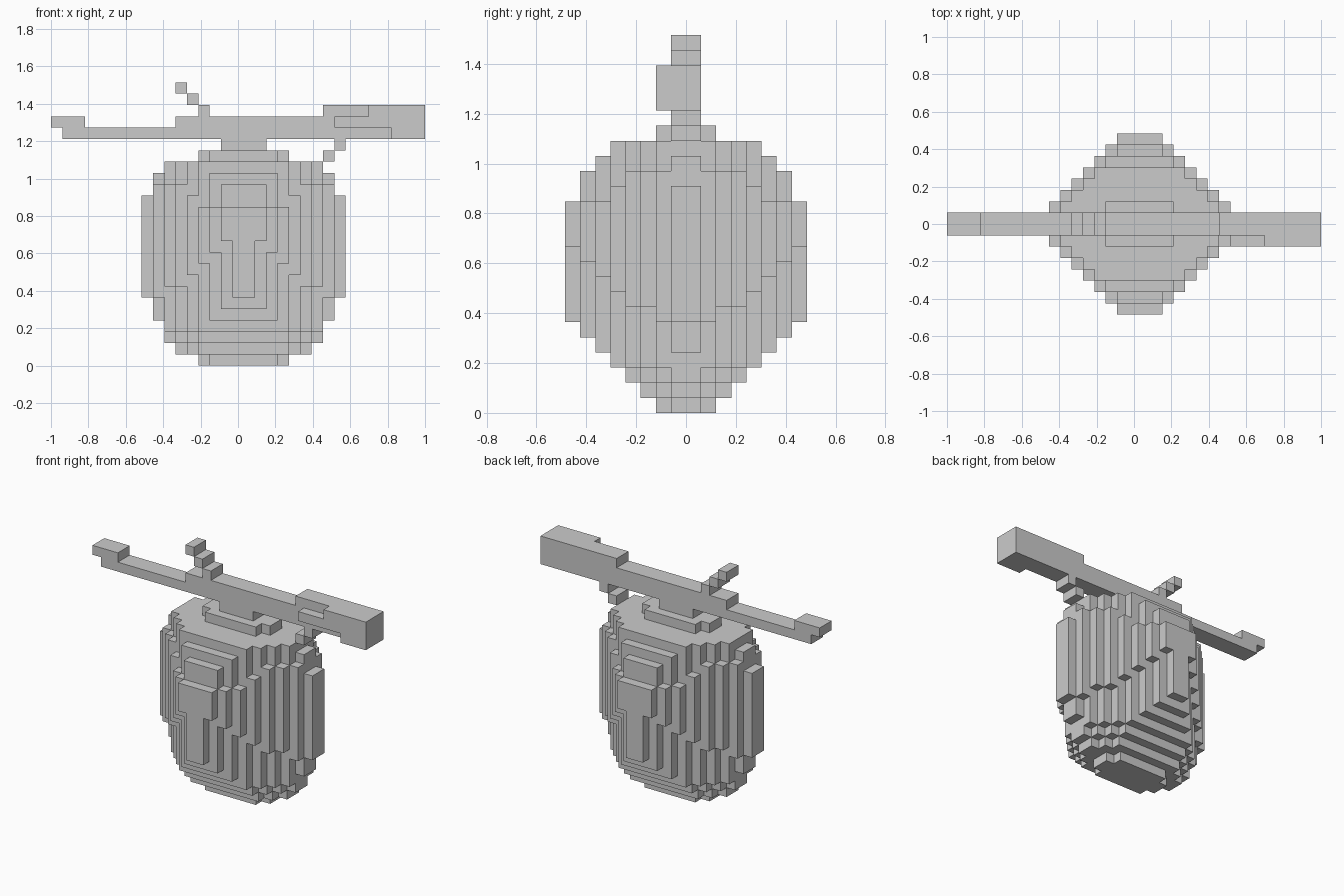
import bpy, bmesh, math
from mathutils import Vector

if "Cube" in bpy.data.objects:
    bpy.data.objects.remove(bpy.data.objects["Cube"])

U = 2 / 33                      # voxel edge length
CX = 17                         # hive axis, in voxels from the left end
AXES = [Vector(a) for a in ((1, 0, 0), (0, 1, 0), (0, 0, 1))]


def box(x0, x1, y0, y1, z0, z1):
    return {(x, y, z) for x in range(x0, x1) for y in range(y0, y1) for z in range(z0, z1)}


def voxel_object(name, cells):
    """Skin a set of voxels: outer faces only, flat areas merged."""
    bm = bmesh.new()
    for c in cells:
        for a in range(3):
            u, v = AXES[(a + 1) % 3], AXES[(a + 2) % 3]
            for side in (0, 1):
                n = list(c)
                n[a] += 1 if side else -1
                if tuple(n) in cells:
                    continue
                p = Vector(c) + AXES[a] * side
                quad = [p, p + u, p + u + v, p + v]
                if not side:
                    quad.reverse()
                bm.faces.new([bm.verts.new((q.x * U - 1, q.y * U, q.z * U)) for q in quad])
    bmesh.ops.remove_doubles(bm, verts=bm.verts, dist=U * 0.05)
    bmesh.ops.dissolve_limit(bm, angle_limit=math.radians(1), verts=bm.verts, edges=bm.edges)
    me = bpy.data.meshes.new(name)
    bm.to_mesh(me)
    bm.free()
    ob = bpy.data.objects.new(name, me)
    bpy.context.collection.objects.link(ob)
    return ob


# Hive: one truncated diamond per layer (x half-width, y half-width, diamond size)
layers = ([(4, 2, 5), (6, 3, 7), (7, 4, 8), (7, 5, 9), (8, 6, 9), (8, 7, 9)]
          + [(9, 8, 9)] * 8
          + [(9, 7, 9), (8, 7, 9), (8, 6, 9), (7, 5, 9), (4, 2, 5)])
# Layers in which each row bulges one voxel wider
bulge = {1: (6, 15), 2: (6, 16), 3: (7, 16), 4: (7, 16),
         5: (8, 15), 6: (9, 14), 7: (10, 14), 8: (11, 14)}
hive = set()
for k, (hx, hy, size) in enumerate(layers):
    for row in range(1, hy + 1):
        lo, hi = bulge[row]
        w = min(hx, size - row + (1 if lo <= k < hi else 0))
        for y in (row - 1, -row):
            hive |= box(CX - w, CX + w, y, y + 1, k, k + 1)
# Neck up to the branch
hive |= box(CX - 2, CX + 2, -1, 1, 19, 20)
voxel_object("hive", hive)

# Branch: main bar, raised tip, raised middle and thick end
branch = box(1, 33, -1, 1, 20, 21)
branch |= box(0, 3, -1, 1, 21, 22)
branch |= box(11, 33, -1, 1, 21, 22)
branch |= box(24, 33, -1, 1, 22, 23)
# Thickening on the front of the thick end
branch |= box(25, 33, -2, -1, 21, 22)
branch |= box(28, 33, -2, -1, 22, 23)
branch |= box(30, 33, -2, -1, 20, 21)
voxel_object("branch", branch)

# Twig stepping up to the left, and stub stepping down on the right
twig, stub = set(), set()
for i in range(3):
    twig |= box(13 - i, 14 - i, -1, 1, 22 + i, 23 + i)
for i in range(2):
    stub |= box(25 - i, 26 - i, -1, 1, 19 - i, 20 - i)
voxel_object("twig", twig)
voxel_object("stub", stub)
